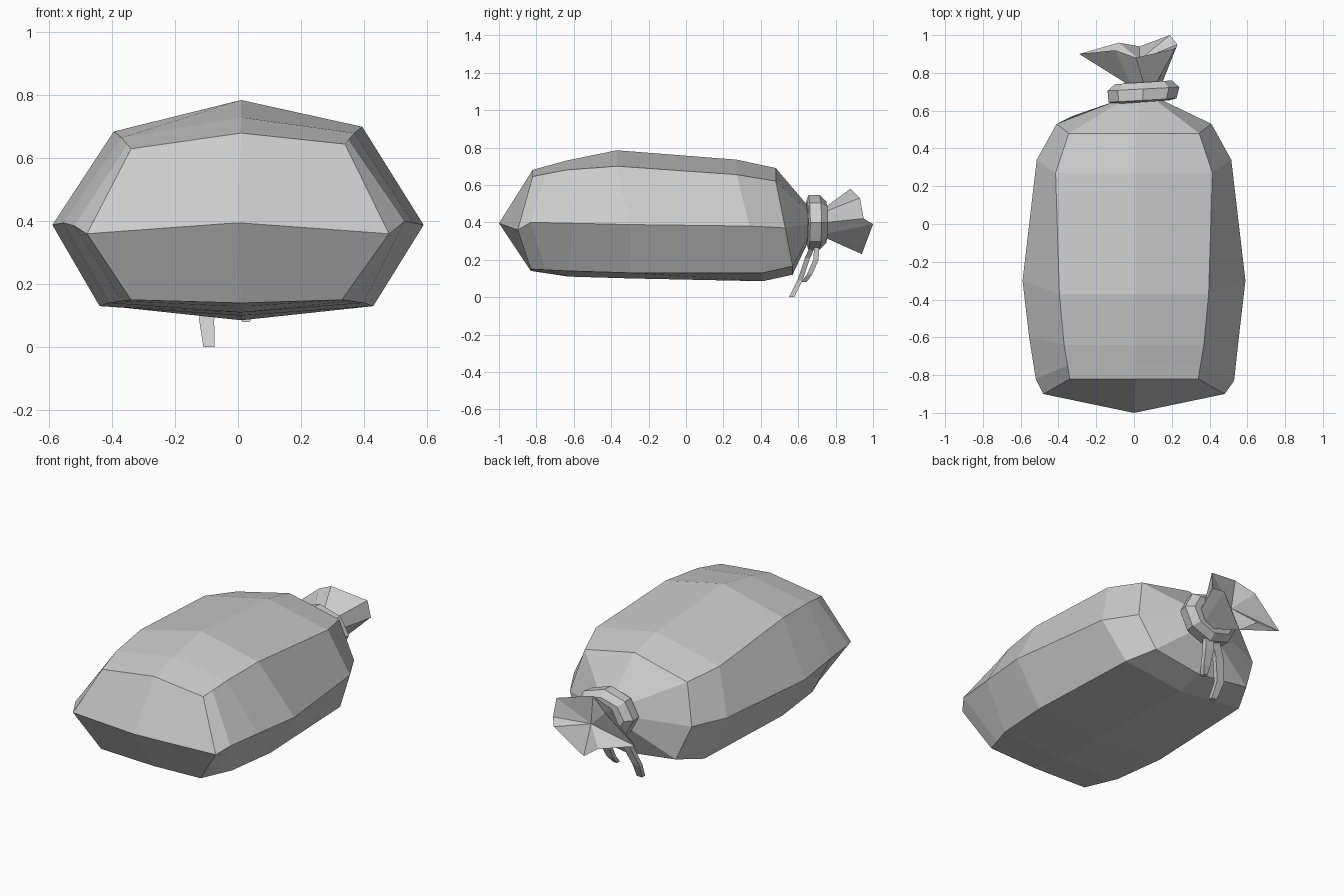
import bpy, bmesh, math
from mathutils import Vector

if "Cube" in bpy.data.objects:
    bpy.data.objects.remove(bpy.data.objects["Cube"])


def make(name, verts, faces):
    me = bpy.data.meshes.new(name)
    me.from_pydata([tuple(v) for v in verts], [], faces)
    bm = bmesh.new()
    bm.from_mesh(me)
    bmesh.ops.recalc_face_normals(bm, faces=bm.faces)
    bm.to_mesh(me)
    bm.free()
    ob = bpy.data.objects.new(name, me)
    bpy.context.collection.objects.link(ob)
    return ob


def loft(rings, closed=False):
    """Quads between successive rings of equal length."""
    n = len(rings[0])
    verts = [p for r in rings for p in r]
    count = len(rings) if closed else len(rings) - 1
    faces = []
    for i in range(count):
        a, b = i * n, (i + 1) % len(rings) * n
        faces += [(a + j, a + (j + 1) % n, b + (j + 1) % n, b + j) for j in range(n)]
    return verts, faces


def oval(y, cx, cz, rx, rz, n=8, tilt=0.0):
    pts = []
    for i in range(n):
        t = 2 * math.pi * i / n
        pts.append((cx + rx * math.sin(t), y + tilt * math.sin(t), cz + rz * math.cos(t)))
    return pts


# Sack body: eight-sided sections
# (y top, y side, y bottom, half widths upper/side/lower, z top/shoulder/side/lower/bottom)
def section(yt, ys, yb, wu, ws, wl, zt, zu, zs, zl, zb):
    return [(0.01, yt, zt), (wu, yt, zu), (ws, ys, zs), (wl, yb, zl),
            (0.01, yb, zb), (-wl - 0.01, yb, zl), (-ws, ys, zs), (-wu, yt, zu - 0.015)]


rings = [section(*s) for s in (
    (-0.82, -0.90, -0.83, 0.34, 0.48, 0.33, 0.68, 0.645, 0.36, 0.15, 0.14),
    (-0.64, -0.60, -0.63, 0.37, 0.555, 0.40, 0.73, 0.68, 0.395, 0.14, 0.11),
    (-0.37, -0.30, -0.30, 0.395, 0.59, 0.43, 0.785, 0.70, 0.388, 0.13, 0.10),
    (0.27, 0.34, 0.41, 0.415, 0.515, 0.40, 0.735, 0.655, 0.38, 0.13, 0.085),
    (0.48, 0.53, 0.57, 0.345, 0.41, 0.32, 0.69, 0.62, 0.37, 0.165, 0.12))]
# Pushed-out corners of the closed end
front_corner = {2: (0.53, -0.83, 0.40), 6: (-0.52, -0.82, 0.385)}
extra = [tuple((Vector(rings[0][i]) * 0.6 + Vector(rings[1][i]) * 0.4)) for i in range(8)]
for i, p in front_corner.items():
    extra[i] = p
rings.insert(1, extra)
rings.append(oval(0.65, 0.03, 0.39, 0.13, 0.10))
rings.append(oval(0.77, 0.05, 0.40, 0.09, 0.07))
verts, faces = loft(rings)
# Blunt wedge closing the front end
c = len(verts)
verts.append((0, -1.0, 0.395))
faces += [(0, 1, 2, c), (2, 3, 4, c), (4, 5, 6, c), (6, 7, 0, c)]
make("sack_body", verts, faces)

# Flared gathered mouth
rim = [(0.01, 0.88, 0.58), (0.22, 0.93, 0.53), (0.23, 0.95, 0.42), (0.19, 1.0, 0.39),
       (0.03, 0.94, 0.23), (-0.08, 0.96, 0.31), (-0.29, 0.90, 0.36), (-0.10, 0.92, 0.52)]
verts, faces = loft([oval(0.75, 0.05, 0.40, 0.10, 0.085), rim])
c = len(verts)
verts.append((0.03, 0.87, 0.40))
faces += [(8 + i, 8 + (i + 1) % 8, c) for i in range(8)]
make("sack_mouth", verts, faces)

# Tie band around the neck
band = [oval(0.645, 0.04, 0.40, 0.15, 0.12, tilt=0.01),
        oval(0.655, 0.045, 0.40, 0.18, 0.145, tilt=0.01),
        oval(0.715, 0.05, 0.40, 0.19, 0.145, tilt=0.01),
        oval(0.75, 0.05, 0.40, 0.15, 0.11, tilt=0.01)]
verts, faces = loft(band)
faces += [tuple(range(8)), tuple(range(24, 32))]
make("tie_band", verts, faces)


# Loose tie ends: tapering flat strips
def strand(name, path, half_widths, thick=0.014):
    rs = []
    for (x, y, z), w in zip(path, half_widths):
        rs.append([(x - w, y - thick, z), (x + w, y - thick, z),
                   (x + w, y + thick, z), (x - w, y + thick, z)])
    v, f = loft(rs)
    f += [(0, 1, 2, 3), tuple(range(len(v) - 4, len(v)))]
    make(name, v, f)


strand("tie_end_long", [(0.0, 0.685, 0.29), (-0.06, 0.65, 0.21), (-0.10, 0.61, 0.09), (-0.092, 0.564, 0.0)],
       [0.03, 0.028, 0.024, 0.018])
strand("tie_end_short", [(0.05, 0.70, 0.29), (0.05, 0.695, 0.20), (0.04, 0.66, 0.12), (0.025, 0.63, 0.08)],
       [0.03, 0.028, 0.022, 0.012])
